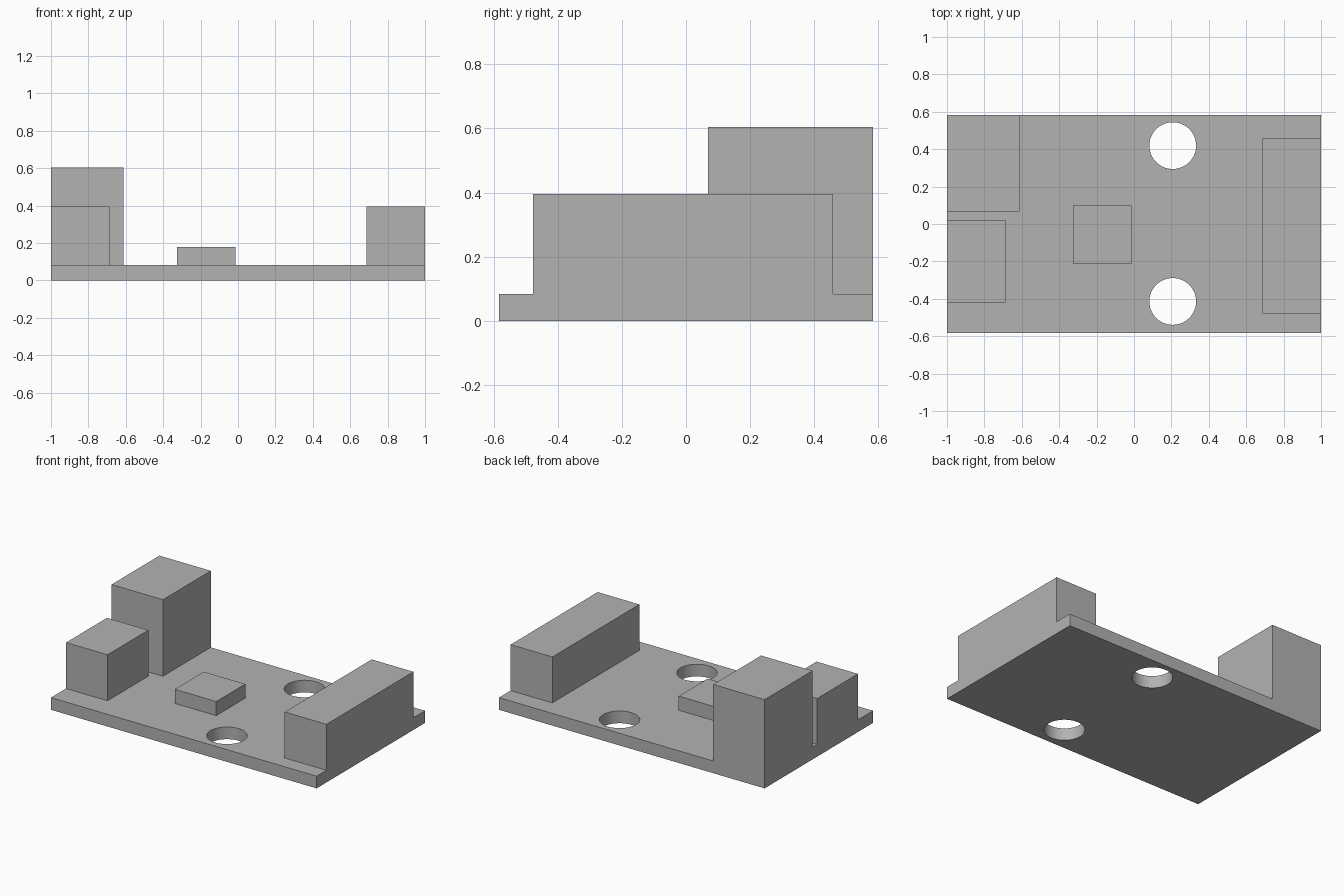
import bpy
import math

default = bpy.data.objects.get("Cube")
if default:
    bpy.data.objects.remove(default, do_unlink=True)

grey = bpy.data.materials.new("plain grey")
grey.use_nodes = True
colour = (0.45, 0.45, 0.45, 1)
grey.diffuse_color = colour
grey.node_tree.nodes["Principled BSDF"].inputs["Base Color"].default_value = colour


def box(name, low, high):
    """Box between two opposite corners."""
    centre = [(a + b) / 2 for a, b in zip(low, high)]
    bpy.ops.mesh.primitive_cube_add(size=1, location=centre)
    obj = bpy.context.object
    obj.name = name
    obj.scale = [b - a for a, b in zip(low, high)]
    bpy.ops.object.transform_apply(location=False, rotation=False, scale=True)
    obj.data.materials.append(grey)
    return obj


THICK = 0.083
HALF_Y = 0.583

# Base plate
plate = box("base_plate", (-1, -HALF_Y, 0), (1, HALF_Y, THICK))

# Two round through holes
for y in (-0.414, 0.419):
    bpy.ops.mesh.primitive_cylinder_add(vertices=64, radius=0.125, depth=0.5,
                                        location=(0.207, y, THICK / 2))
    cutter = bpy.context.object
    cutter.name = "hole_cutter"
    cutter.hide_render = True
    cutter.data.materials.append(grey)
    mod = plate.modifiers.new("hole", "BOOLEAN")
    mod.operation = "DIFFERENCE"
    mod.solver = "EXACT"
    mod.object = cutter
    bpy.context.view_layer.objects.active = plate
    bpy.ops.object.modifier_apply(modifier=mod.name)
    bpy.data.objects.remove(cutter, do_unlink=True)

bpy.ops.object.select_all(action="DESELECT")
plate.select_set(True)
bpy.context.view_layer.objects.active = plate
bpy.ops.object.shade_smooth_by_angle(angle=math.radians(30))

# Blocks standing on the plate
box("tall_rear_block", (-1, 0.068, THICK), (-0.613, HALF_Y, 0.604))
box("short_front_block", (-1, -0.421, THICK), (-0.688, 0.018, 0.396))
box("long_side_block", (0.686, -0.478, THICK), (1, 0.458, 0.396))
box("low_centre_block", (-0.326, -0.214, THICK), (-0.014, 0.098, 0.179))
